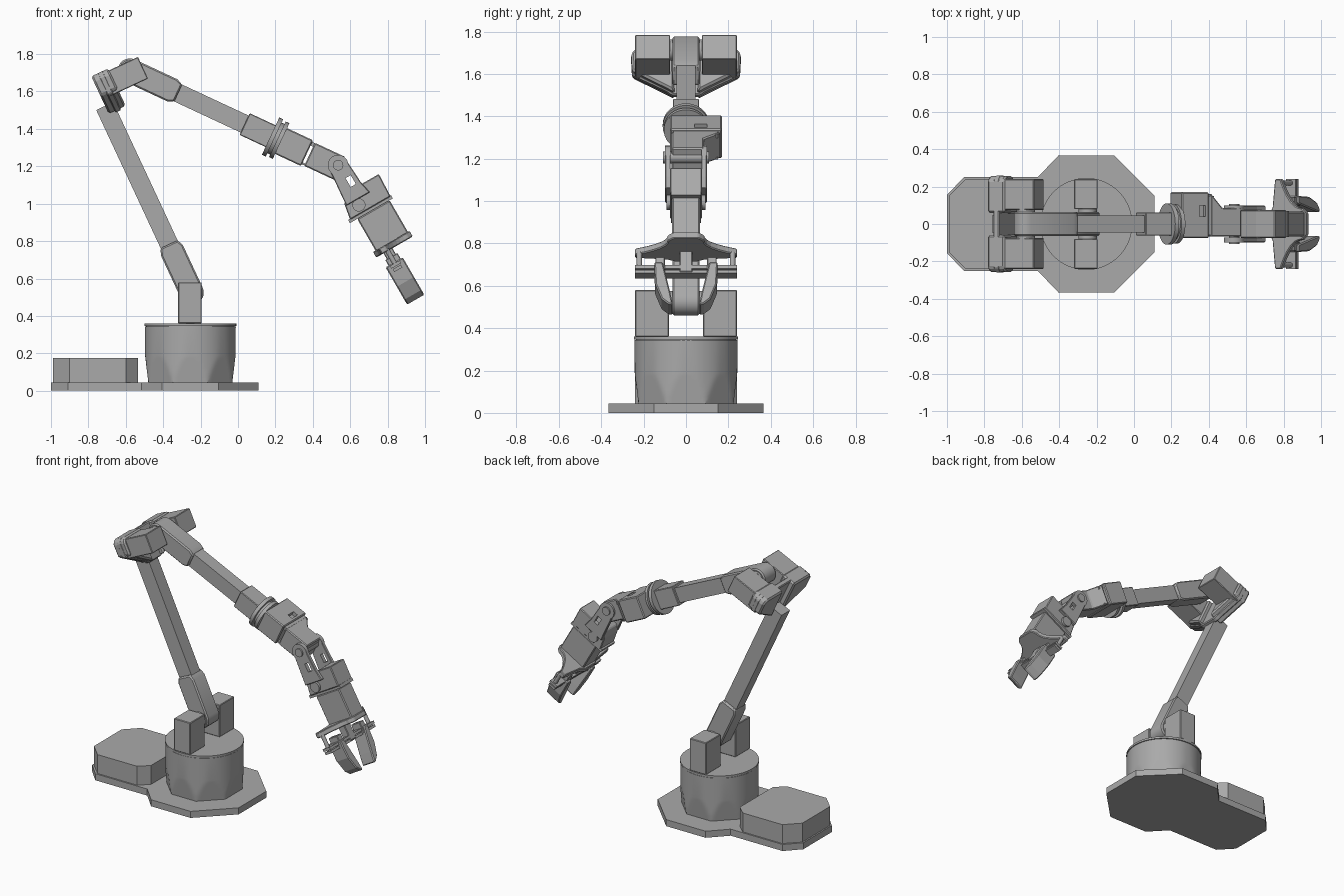
import bpy, bmesh, math
from mathutils import Vector

if "Cube" in bpy.data.objects:
    bpy.data.objects.remove(bpy.data.objects["Cube"])

grey = bpy.data.materials.new("metal_grey")
grey.diffuse_color = (0.4, 0.4, 0.4, 1)
grey.use_nodes = True
grey.node_tree.nodes["Principled BSDF"].inputs["Base Color"].default_value = grey.diffuse_color


class Frame:
    """Side-plane frame: s runs along the limb, t across it, y is world y."""
    def __init__(self, x, z, deg):
        a = math.radians(deg)
        self.o = Vector((x, 0, z))
        self.ax = {"s": Vector((math.cos(a), 0, math.sin(a))),
                   "t": Vector((-math.sin(a), 0, math.cos(a))),
                   "y": Vector((0, 1, 0))}


def finish(name, bm, bevel=0.0, smooth=False):
    bmesh.ops.recalc_face_normals(bm, faces=bm.faces)
    me = bpy.data.meshes.new(name)
    bm.to_mesh(me)
    bm.free()
    ob = bpy.data.objects.new(name, me)
    bpy.context.collection.objects.link(ob)
    me.materials.append(grey)
    if bevel:
        m = ob.modifiers.new("edge", "BEVEL")
        m.width, m.segments, m.limit_method = bevel, 1, "ANGLE"
    if smooth:
        bpy.ops.object.select_all(action="DESELECT")
        ob.select_set(True)
        bpy.context.view_layer.objects.active = ob
        bpy.ops.object.shade_smooth_by_angle(angle=math.radians(25))
    return ob


def prism(name, fr, axes, pts, lo, hi, bevel=0.0, smooth=False):
    """Outline in the first two axes, extruded along the third."""
    u, v, w = (fr.ax[a] for a in axes)
    bm = bmesh.new()
    rings = [[bm.verts.new(fr.o + u * p + v * q + w * h) for p, q in pts] for h in (lo, hi)]
    bm.faces.new(rings[0])
    bm.faces.new(rings[1])
    n = len(pts)
    for i in range(n):
        j = (i + 1) % n
        bm.faces.new((rings[0][i], rings[0][j], rings[1][j], rings[1][i]))
    return finish(name, bm, bevel, smooth)


def box(name, fr, s0, s1, t0, t1, y0, y1, bevel=0.0):
    return prism(name, fr, "sty", [(s0, t0), (s1, t0), (s1, t1), (s0, t1)], y0, y1, bevel)


def disc(name, fr, axes, cu, cv, r, lo, hi, n=40):
    pts = [(cu + r * math.cos(i * math.tau / n), cv + r * math.sin(i * math.tau / n)) for i in range(n)]
    return prism(name, fr, axes, pts, lo, hi, smooth=True)


def mirrored(half):
    """Outline symmetric in the second coordinate."""
    return half + [(p, -q) for p, q in reversed(half)]


def cut(ob, cutter):
    m = ob.modifiers.new("cut", "BOOLEAN")
    m.object, m.operation, m.solver = cutter, "DIFFERENCE", "EXACT"
    cutter.hide_render = True
    cutter.hide_viewport = True


def sides(fn):
    for tag, k in (("left", 1), ("right", -1)):
        fn(tag, k)


W = Frame(0, 0, 0)
CX = -0.255

# Base plate and control box
prism("base_plate", W, "syt", mirrored([(-1, .155), (-.91, .25), (-.515, .25), (-.405, .365),
                                       (-.105, .365), (.11, .15)]), 0, .045)
prism("control_box", W, "syt", mirrored([(-.99, .15), (-.9, .24), (-.6, .24), (-.535, .18)]), .045, .175)

# Turntable drum, octagonal at the foot and round above
bm = bmesh.new()
N, R = 96, .243
rings = []
for k in range(11):
    z = .045 + .16 * k / 10 if k < 10 else .343
    flat = R * math.cos(math.pi / 8) + (R - R * math.cos(math.pi / 8)) * k / 9.5
    ring = []
    for i in range(N):
        a = i * math.tau / N
        off = (a + math.pi / 8) % (math.pi / 4) - math.pi / 8
        r = min(R, flat / math.cos(off))
        ring.append(bm.verts.new((CX + r * math.cos(a), r * math.sin(a), z)))
    rings.append(ring)
for lo, hi in zip(rings, rings[1:]):
    for i in range(N):
        bm.faces.new((lo[i], lo[(i + 1) % N], hi[(i + 1) % N], hi[i]))
bm.faces.new(rings[0])
bm.faces.new(rings[-1])
finish("turntable_drum", bm, smooth=True)
disc("turntable_cap", W, "syt", CX, 0, .246, .346, .36, 64)
disc("turntable_groove", W, "syt", CX, 0, .236, .34, .35, 64)

# Shoulder motors
A1 = Frame(-.248, .525, 115)
sides(lambda tag, k: box("shoulder_motor_" + tag, W, -.32, -.195, .36, .58, *sorted((k * .08, k * .24)), .004))
disc("shoulder_shaft", A1, "sty", 0, 0, .05, -.085, .085)


# Two matching limbs: rounded sleeve plus slim bar
def limb(name, fr, length):
    arc = [(-.065 * math.sin(i * math.pi / 12), .065 * math.cos(i * math.pi / 12)) for i in range(13)]
    prism(name + "_sleeve", fr, "sty", arc + [(.25, -.065), (.285, -.05), (.285, .05), (.25, .065)],
          -.064, .064, .008, True)
    box(name + "_bar", fr, .25, length, -.05, .05, -.046, .046)


limb("lower_arm", A1, 1.1)

# Elbow cradle carried by the lower arm, with two motors
E = Frame(-.508, 1.727, 115)     # t points back toward the cradle
prism("elbow_cradle", E, "syt", mirrored([(-.155, .065), (-.135, .09), (-.05, .255), (.05, .26), (.075, .235)]),
      .20, .235, .006)


def elbow_side(tag, k):
    y = lambda a, b: sorted((k * a, k * b))
    box("elbow_motor_" + tag, E, -.064, .064, 0, .22, *y(.075, .24), .004)
    prism("elbow_cheek_" + tag, E, "syt", [(-.15, k * .055), (-.13, k * .09), (-.04, k * .255), (.05, k * .258),
                                           (.075, k * .235), (.075, k * .06)], .17, .27, .01)


sides(elbow_side)
A2 = Frame(-.578, 1.712, -25)
disc("elbow_shaft", A2, "sty", 0, 0, .05, -.08, .08)
limb("upper_arm", A2, .72)

# Wrist collar and rotating flange
box("wrist_collar", A2, .677, .84, -.064, .064, -.062, .062, .004)
for nm, r, a, b in (("rear", .11, .83, .853), ("core", .09, .85, .875), ("front", .105, .87, .892)):
    disc("wrist_flange_" + nm, A2, "tys", 0, 0, r, a, b)

# Offset wrist housing in two parts
h1 = prism("wrist_housing", A2, "syt", [(.885, -.075), (1.045, -.075), (1.045, .17), (.885, .17)],
           -.076, .076, .006)
cut(h1, box("slot_cutter", A2, .99, 1.025, .05, .1, .04, .1))
prism("wrist_housing_nose", A2, "syt", [(1.06, -.068), (1.24, -.068), (1.24, .085), (1.13, .085), (1.06, .165)],
      -.068, .068, .006)
box("wrist_bridge", A2, 1.03, 1.08, .045, .066, -.06, .15)
box("wrist_bridge_lower", A2, 1.03, 1.08, -.066, -.055, -.06, .15)

# Wrist hinge and fork
A3 = Frame(.535, 1.206, -60)
disc("wrist_pin", A3, "sty", 0, 0, .028, -.108, .108, 24)


def fork_side(tag, k):
    y0, y1 = sorted((k * .072, k * .098))
    disc("hinge_boss_" + tag, A3, "sty", 0, 0, .055, y0, y1)
    f = prism("fork_plate_" + tag, A3, "sty", [(0, -.052), (.21, -.07), (.21, .075), (.14, .06), (0, .052)],
              y0, y1, .004)
    cut(f, box("window_cutter_" + tag, A3, .08, .135, .0, .032, y0 - .02, y1 + .02))


sides(fork_side)

# Hand
prism("hand_block", A3, "sty", [(.15, .05), (.15, .165), (.285, .16), (.285, -.09), (.2, -.075), (.165, -.05)],
      -.075, .075, .005)
box("hand_seam", A3, .28, .3, -.1, .165, -.07, .07)
disc("hand_roller", A3, "sty", .24, -.01, .035, -.092, .092, 24)
box("hand_body", A3, .3, .52, -.055, .145, -.066, .066, .006)

# Flared gripper mount with concave shoulders
flare = [(.155, .06)] + [(.13 - .13 * i / 6, .085 + .155 * (i / 6) ** 2.2) for i in range(7)]
prism("gripper_mount", A3, "tys", mirrored(flare + [(-.035, .24), (-.05, .09), (-.07, .05)]), .495, .53, .005)

# Gripper rail, posts and fingers
box("gripper_neck", A3, .52, .64, -.025, .03, -.03, .03, .004)
box("gripper_rail", A3, .605, .622, -.03, .03, -.24, .24)
box("gripper_rail_lower", A3, .628, .645, -.025, .025, -.24, .24)


def finger_side(tag, k):
    disc("gripper_post_" + tag, A3, "tys", 0, k * .22, .013, .52, .61, 16)
    prism("finger_" + tag, A3, "syt", [(p, k * q) for p, q in
          [(.6, .15), (.72, .145), (.80, .115), (.83, .08), (.83, .062), (.76, .075), (.6, .11)]],
          -.053, .053, .006)
    box("finger_slide_" + tag, A3, .565, .66, -.035, .04, *sorted((k * .1, k * .145)), .004)


sides(finger_side)
